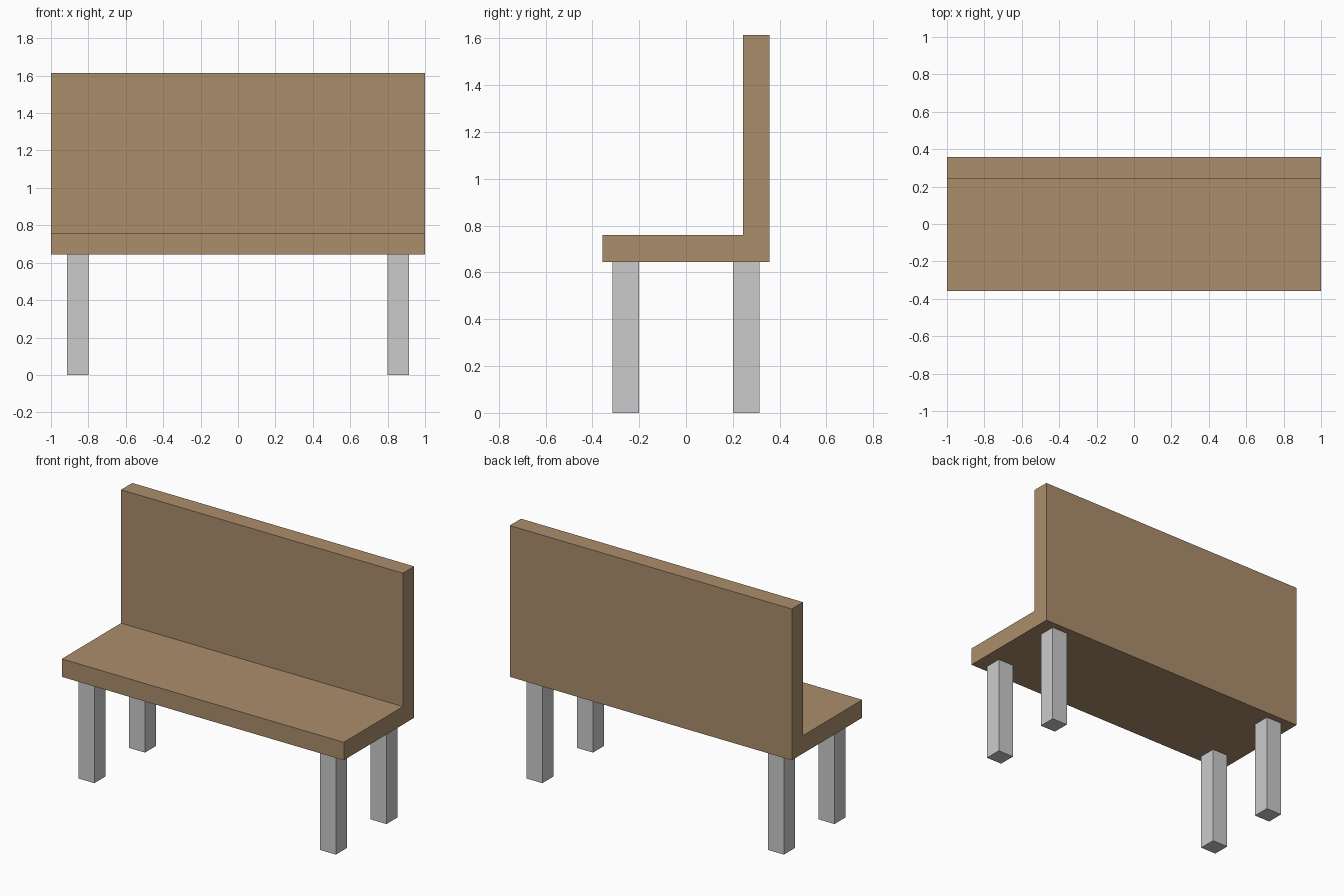
import bpy
import bmesh

if "Cube" in bpy.data.objects:
    bpy.data.objects.remove(bpy.data.objects["Cube"])

HALF_LEN = 1.0
SEAT_BOTTOM, SEAT_TOP, BACK_TOP = 0.645, 0.76, 1.615
FRONT, BACK, BACK_FACE = -0.357, 0.357, 0.243
LEG_INNER_X, LEG_OUTER_X = 0.80, 0.913
LEG_INNER_Y, LEG_OUTER_Y = 0.20, 0.313


def add_object(name, bm, material=None):
    bmesh.ops.recalc_face_normals(bm, faces=bm.faces)
    mesh = bpy.data.meshes.new(name)
    bm.to_mesh(mesh)
    bm.free()
    if material:
        mesh.materials.append(material)
    obj = bpy.data.objects.new(name, mesh)
    bpy.context.collection.objects.link(obj)
    return obj


def extrude_profile(points, vector):
    bm = bmesh.new()
    face = bm.faces.new([bm.verts.new(p) for p in points])
    result = bmesh.ops.extrude_face_region(bm, geom=[face], use_keep_orig=True)
    verts = [g for g in result["geom"] if isinstance(g, bmesh.types.BMVert)]
    bmesh.ops.translate(bm, verts=verts, vec=vector)
    return bm


wood = bpy.data.materials.new("wood")
wood.diffuse_color = (0.41, 0.27, 0.15, 1.0)
wood.use_nodes = True
wood.node_tree.nodes["Principled BSDF"].inputs["Base Color"].default_value = wood.diffuse_color

# Seat and backrest: one L-shaped profile run along the bench
profile = [(FRONT, SEAT_BOTTOM), (BACK, SEAT_BOTTOM), (BACK, BACK_TOP),
           (BACK_FACE, BACK_TOP), (BACK_FACE, SEAT_TOP), (FRONT, SEAT_TOP)]
add_object("seat_and_backrest",
           extrude_profile([(-HALF_LEN, y, z) for y, z in profile],
                           (2 * HALF_LEN, 0, 0)), wood)

# Four square legs under the seat corners
for side, sx in (("left", -1), ("right", 1)):
    for end, sy in (("front", -1), ("back", 1)):
        x0, x1 = sx * LEG_INNER_X, sx * LEG_OUTER_X
        y0, y1 = sy * LEG_INNER_Y, sy * LEG_OUTER_Y
        foot = [(x0, y0, 0), (x1, y0, 0), (x1, y1, 0), (x0, y1, 0)]
        add_object(f"{end}_{side}_leg",
                   extrude_profile(foot, (0, 0, SEAT_BOTTOM)))
